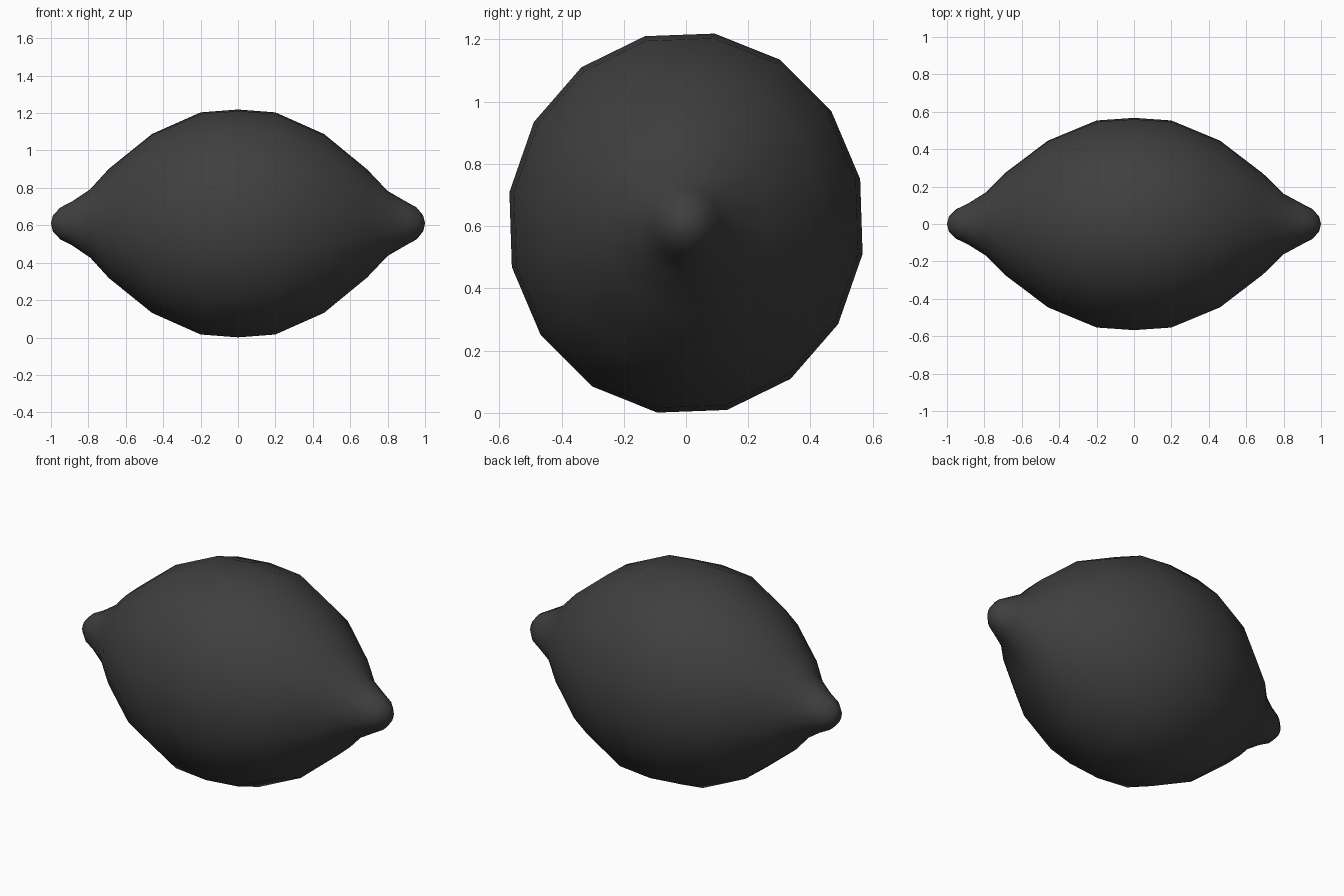
import bpy, bmesh
from math import cos, sin, pi, radians

cube = bpy.data.objects.get("Cube")
if cube:
    bpy.data.objects.remove(cube, do_unlink=True)

SIDES = 16
CENTRE_Z = 0.61
DEPTH, HEIGHT = 0.575, 0.617      # full radii of the widest ring

# Profile along the long axis: position, fraction of the full radius
profile = [(-0.99, 0.07), (-0.95, 0.14), (-0.89, 0.19), (-0.79, 0.30),
           (-0.69, 0.48), (-0.46, 0.785), (-0.2, 0.975), (0, 1),
           (0.2, 0.975), (0.46, 0.785), (0.69, 0.475), (0.8, 0.285),
           (0.9, 0.19), (0.955, 0.14), (0.99, 0.07)]

skin = bpy.data.materials.new("dark grey skin")
skin.use_nodes = True
colour = (0.05, 0.05, 0.05, 1)
skin.diffuse_color = colour
skin.node_tree.nodes["Principled BSDF"].inputs["Base Color"].default_value = colour

# Fruit body lofted through the rings, with a pointed cap at each tip
bm = bmesh.new()
rings = []
for x, r in profile:
    angles = [2 * pi * (i + 0.5) / SIDES + radians(2) for i in range(SIDES)]
    rings.append([bm.verts.new((x, DEPTH * r * cos(a), CENTRE_Z + HEIGHT * r * sin(a)))
                  for a in angles])
for a, b in zip(rings, rings[1:]):
    for i in range(SIDES):
        j = (i + 1) % SIDES
        bm.faces.new((a[i], a[j], b[j], b[i]))
for ring, x in ((rings[0], -1), (rings[-1], 1)):
    tip = bm.verts.new((x, 0, CENTRE_Z))
    for i in range(SIDES):
        bm.faces.new((ring[i], ring[(i + 1) % SIDES], tip))
bmesh.ops.recalc_face_normals(bm, faces=bm.faces[:])
for face in bm.faces:
    face.smooth = True

mesh = bpy.data.meshes.new("lemon_body")
bm.to_mesh(mesh)
bm.free()
mesh.materials.append(skin)
body = bpy.data.objects.new("lemon_body", mesh)
bpy.context.collection.objects.link(body)
